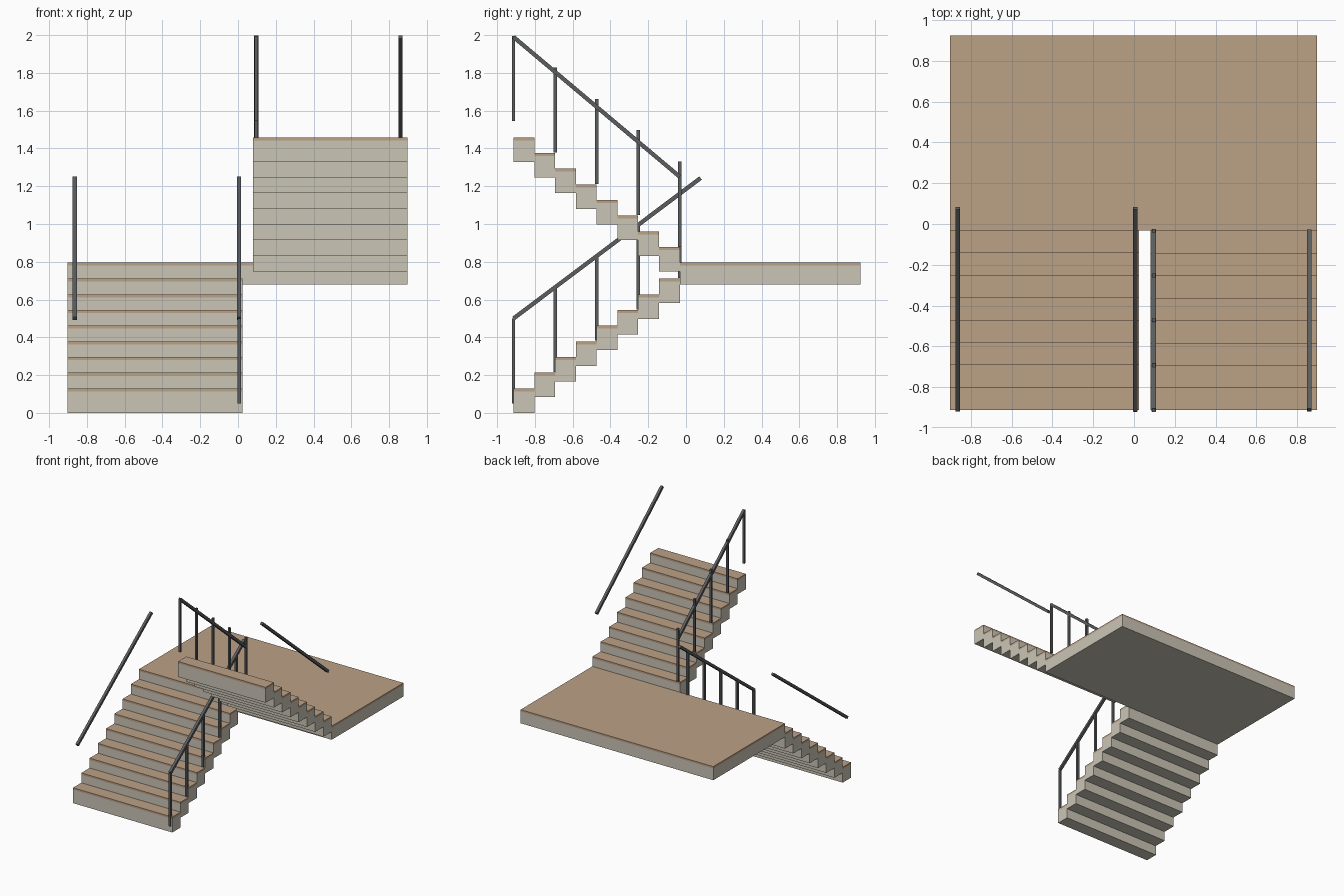
import bpy
from mathutils import Vector

if "Cube" in bpy.data.objects:
    bpy.data.objects.remove(bpy.data.objects["Cube"])


def material(name, rgb):
    m = bpy.data.materials.new(name)
    m.diffuse_color = (*rgb, 1)
    m.use_nodes = True
    m.node_tree.nodes["Principled BSDF"].inputs["Base Color"].default_value = m.diffuse_color
    return m


CONCRETE = material("pale_concrete", (0.60, 0.56, 0.47))
WOOD = material("tan_tread", (0.50, 0.355, 0.24))
METAL = material("dark_metal", (0.105, 0.11, 0.115))


def box(name, lo, hi, mat):
    """Axis-aligned box between two corners."""
    lo, hi = Vector(lo), Vector(hi)
    bpy.ops.mesh.primitive_cube_add(size=1, location=(lo + hi) / 2)
    ob = bpy.context.object
    ob.name = name
    ob.data.transform(ob.matrix_world.Diagonal((*(hi - lo), 1)))
    ob.data.materials.append(mat)
    return ob


def slab(name, x0, x1, y0, y1, z0, z1):
    """Concrete block with a thin covering on top."""
    box(name + "_block", (x0, y0, z0), (x1, y1, z1 - COVER), CONCRETE)
    box(name + "_tread", (x0, y0, z1 - COVER), (x1, y1, z1), WOOD)


def rail(name, x, start, end, w=0.022):
    """Square bar running between two (y, z) points."""
    a, b = Vector((x, *start)), Vector((x, *end))
    d = b - a
    ob = box(name, (-w / 2, -d.length / 2, -w / 2), (w / 2, d.length / 2, w / 2), METAL)
    ob.location = (a + b) / 2
    ob.rotation_euler = Vector((0, 1, 0)).rotation_difference(d).to_euler()


def posts(name, x, z_first, rise):
    """Five uprights, one every second step."""
    for i in range(5):
        y, z = FRONT + i * 2 * DEPTH, z_first + i * 2 * rise
        box(f"{name}_{i + 1}", (x - POST, y - POST, z), (x + POST, y + POST, z + 0.45), METAL)


COVER, DEPTH, RISE, THICK = 0.016, 0.11, 0.083, 0.13
FRONT, POST, STEPS = -0.913, 0.009, 8
LAND_Y = FRONT + STEPS * DEPTH

# Landing
slab("landing", -0.902, 0.898, LAND_Y, 0.924, 0.68, 0.795)

# Lower flight climbs to the landing, upper flight returns to the front
for i in range(STEPS):
    y = FRONT + i * DEPTH
    top = THICK + i * RISE
    slab(f"lower_step_{i + 1}", -0.902, 0.025, y, y + DEPTH, top - THICK, top)
    y = LAND_Y - (i + 1) * DEPTH
    top = 0.795 + (i + 1) * RISE
    slab(f"upper_step_{i + 1}", 0.08, 0.898, y, y + DEPTH, top - THICK, top)

# Handrails
for side, x in (("outer", -0.864), ("inner", 0.006)):
    rail(f"lower_{side}_handrail", x, (FRONT, 0.5), (0.077, 1.243))
for side, x in (("inner", 0.097), ("outer", 0.861)):
    rail(f"upper_{side}_handrail", x, (FRONT, 1.99), (LAND_Y, 1.25))

# Posts under the inner handrails
posts("lower_post", 0.006, 0.05, RISE)
posts("upper_post", 0.097, 1.545, -RISE)
